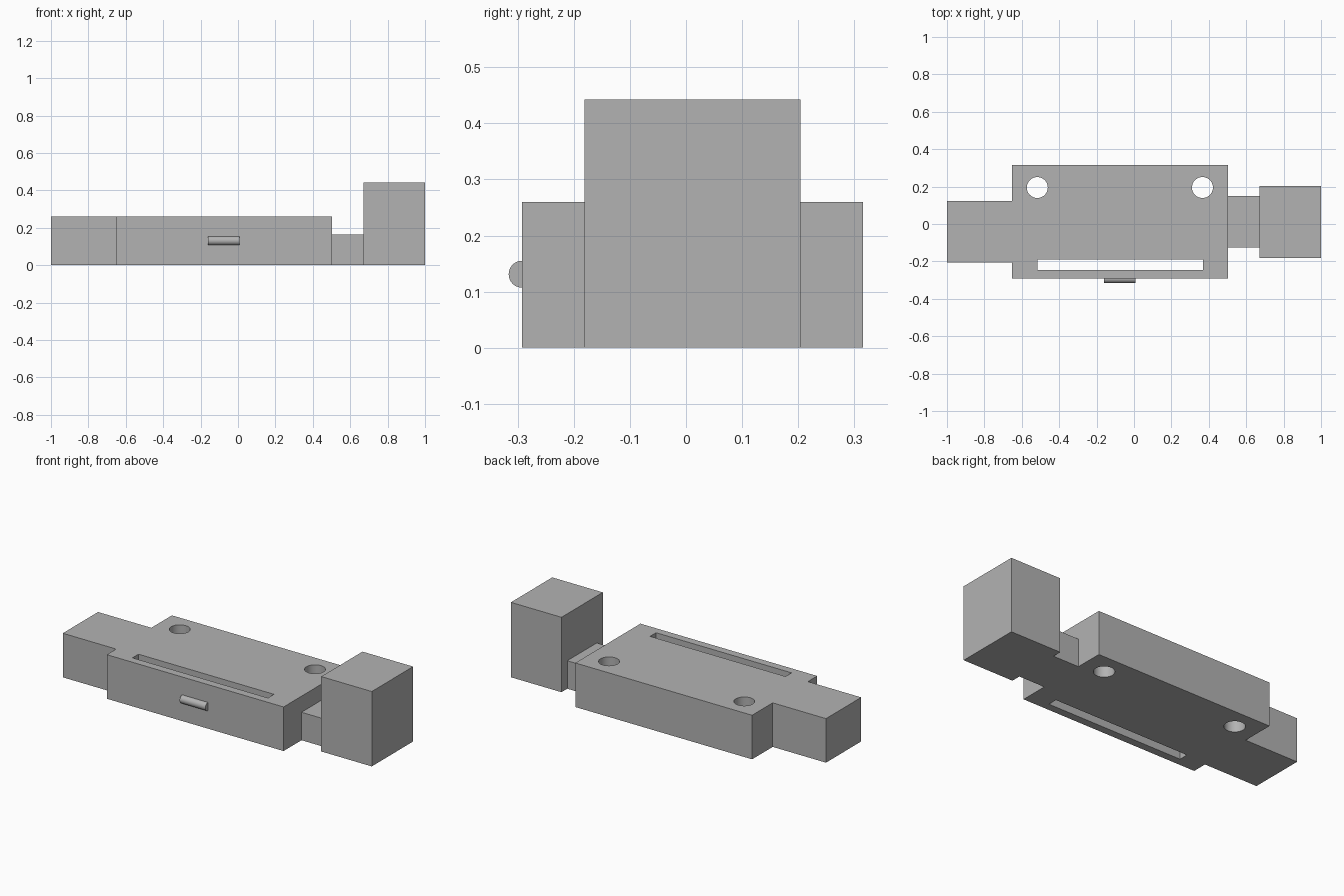
import bpy, bmesh, math
from mathutils import Matrix

cube = bpy.data.objects.get("Cube")
if cube:
    bpy.data.objects.remove(cube, do_unlink=True)

GREY = (0.45, 0.45, 0.45, 1)
grey = bpy.data.materials.new("plain grey")
grey.use_nodes = True
grey.diffuse_color = GREY
grey.node_tree.nodes["Principled BSDF"].inputs["Base Color"].default_value = GREY


def finish(name, bm):
    bmesh.ops.recalc_face_normals(bm, faces=bm.faces)
    mesh = bpy.data.meshes.new(name)
    bm.to_mesh(mesh)
    bm.free()
    mesh.materials.append(grey)
    obj = bpy.data.objects.new(name, mesh)
    bpy.context.collection.objects.link(obj)
    return obj


def prism(name, outline, z0, z1):
    bm = bmesh.new()
    face = bm.faces.new([bm.verts.new((x, y, z0)) for x, y in outline])
    up = bmesh.ops.extrude_face_region(bm, geom=[face])["geom"]
    verts = [v for v in up if isinstance(v, bmesh.types.BMVert)]
    bmesh.ops.translate(bm, verts=verts, vec=(0, 0, z1 - z0))
    return finish(name, bm)


def box(name, x0, x1, y0, y1, z0, z1):
    return prism(name, [(x0, y0), (x1, y0), (x1, y1), (x0, y1)], z0, z1)


def arc(cx, cy, r, start, sweep, steps):
    return [(cx + r * math.cos(start + sweep * i / steps),
             cy + r * math.sin(start + sweep * i / steps)) for i in range(steps)]


def smooth(obj):
    bpy.ops.object.select_all(action="DESELECT")
    obj.select_set(True)
    bpy.context.view_layer.objects.active = obj
    bpy.ops.object.shade_smooth_by_angle(angle=math.radians(30))


# Wide body with a narrower tail, one continuous block
HEIGHT = 0.26
body = prism("body", [(-1, -0.205), (-0.652, -0.205), (-0.652, -0.292),
                      (0.502, -0.292), (0.502, 0.315), (-0.652, 0.315),
                      (-0.652, 0.123), (-1, 0.123)], 0, HEIGHT)

# Two round holes and a long slot, all cut right through
cutters = [prism("hole_cutter", arc(x, 0.195, 0.056, 0, math.tau, 48), -0.1, 0.4)
           for x in (-0.517, 0.366)]
cutters.append(box("slot_cutter", -0.517, 0.368, -0.246, -0.19, -0.1, 0.4))
for cutter in cutters:
    cutter.hide_render = True
    cutter.hide_viewport = True
    cut = body.modifiers.new(cutter.name, "BOOLEAN")
    cut.operation = "DIFFERENCE"
    cut.solver = "EXACT"
    cut.object = cutter

# Bake the cuts, then drop the cutters
bpy.context.view_layer.update()
graph = bpy.context.evaluated_depsgraph_get()
cut_mesh = bpy.data.meshes.new_from_object(body.evaluated_get(graph))
body.modifiers.clear()
body.data = cut_mesh
for cutter in cutters:
    bpy.data.objects.remove(cutter, do_unlink=True)
smooth(body)

# Low neck and tall end block
box("neck", 0.502, 0.67, -0.125, 0.15, 0, 0.165)
box("end_block", 0.67, 1, -0.181, 0.204, 0, 0.442)

# Half-round button on the front face
R = 0.024
profile = arc(0, 0, R, 0, math.pi, 24) + [(-R, 0)]
button = prism("button", profile, -0.16, 0.008)
button.data.transform(Matrix(((0, 0, 1, 0), (0, -1, 0, -0.292),
                              (1, 0, 0, 0.131), (0, 0, 0, 1))))
smooth(button)
